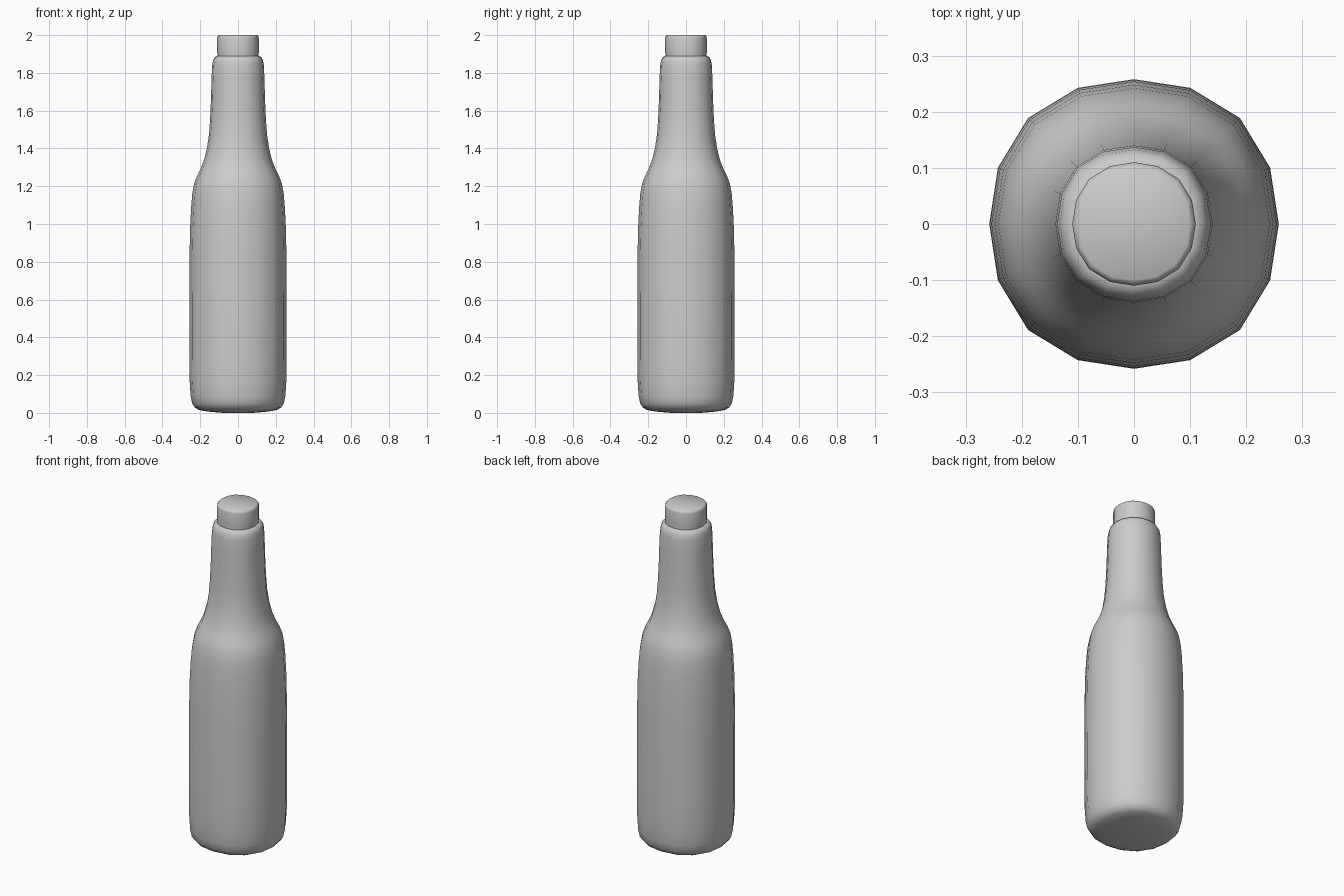
import bpy, bmesh, math

if "Cube" in bpy.data.objects:
    bpy.data.objects.remove(bpy.data.objects["Cube"])

SIDES = 16


def lathe(name, profile, squareness, sharp_angle):
    """Revolve (radius, z) points; squareness pushes the diagonals out a little."""
    bm = bmesh.new()
    rings = []
    for r, z in profile:
        ring = []
        for i in range(SIDES):
            a = 2 * math.pi * i / SIDES
            rr = r * (1 + squareness * (1 - math.cos(4 * a)) / 2)
            ring.append(bm.verts.new((rr * math.cos(a), rr * math.sin(a), z)))
        rings.append(ring)
    for low, high in zip(rings, rings[1:]):
        for i in range(SIDES):
            j = (i + 1) % SIDES
            bm.faces.new((low[i], low[j], high[j], high[i]))
    bm.faces.new(rings[0][::-1])
    bm.faces.new(rings[-1])
    bmesh.ops.recalc_face_normals(bm, faces=bm.faces)
    mesh = bpy.data.meshes.new(name)
    bm.to_mesh(mesh)
    bm.free()
    obj = bpy.data.objects.new(name, mesh)
    bpy.context.collection.objects.link(obj)
    bpy.ops.object.select_all(action='DESELECT')
    obj.select_set(True)
    bpy.context.view_layer.objects.active = obj
    bpy.ops.object.shade_smooth_by_angle(angle=math.radians(sharp_angle))
    return obj


# Bottle body: rounded base, straight sides, shoulder and tapering neck
lathe("bottle_body", [
    (0.08, 0.0), (0.16, 0.007), (0.205, 0.015), (0.228, 0.027), (0.243, 0.05),
    (0.251, 0.09), (0.256, 0.17), (0.258, 0.3), (0.258, 0.55), (0.257, 0.8),
    (0.254, 0.97), (0.248, 1.09), (0.242, 1.16), (0.232, 1.215), (0.217, 1.255),
    (0.197, 1.295), (0.18, 1.34), (0.165, 1.4), (0.154, 1.47), (0.148, 1.55),
    (0.143, 1.66), (0.14, 1.77), (0.137, 1.84), (0.132, 1.868), (0.124, 1.883),
    (0.11, 1.89), (0.07, 1.89),
], 0.035, 60)

# Cap: short plug with a softened top edge
lathe("bottle_cap", [
    (0.109, 1.875), (0.11, 1.91), (0.11, 1.985), (0.107, 1.995), (0.1, 2.0),
], 0.03, 50)
